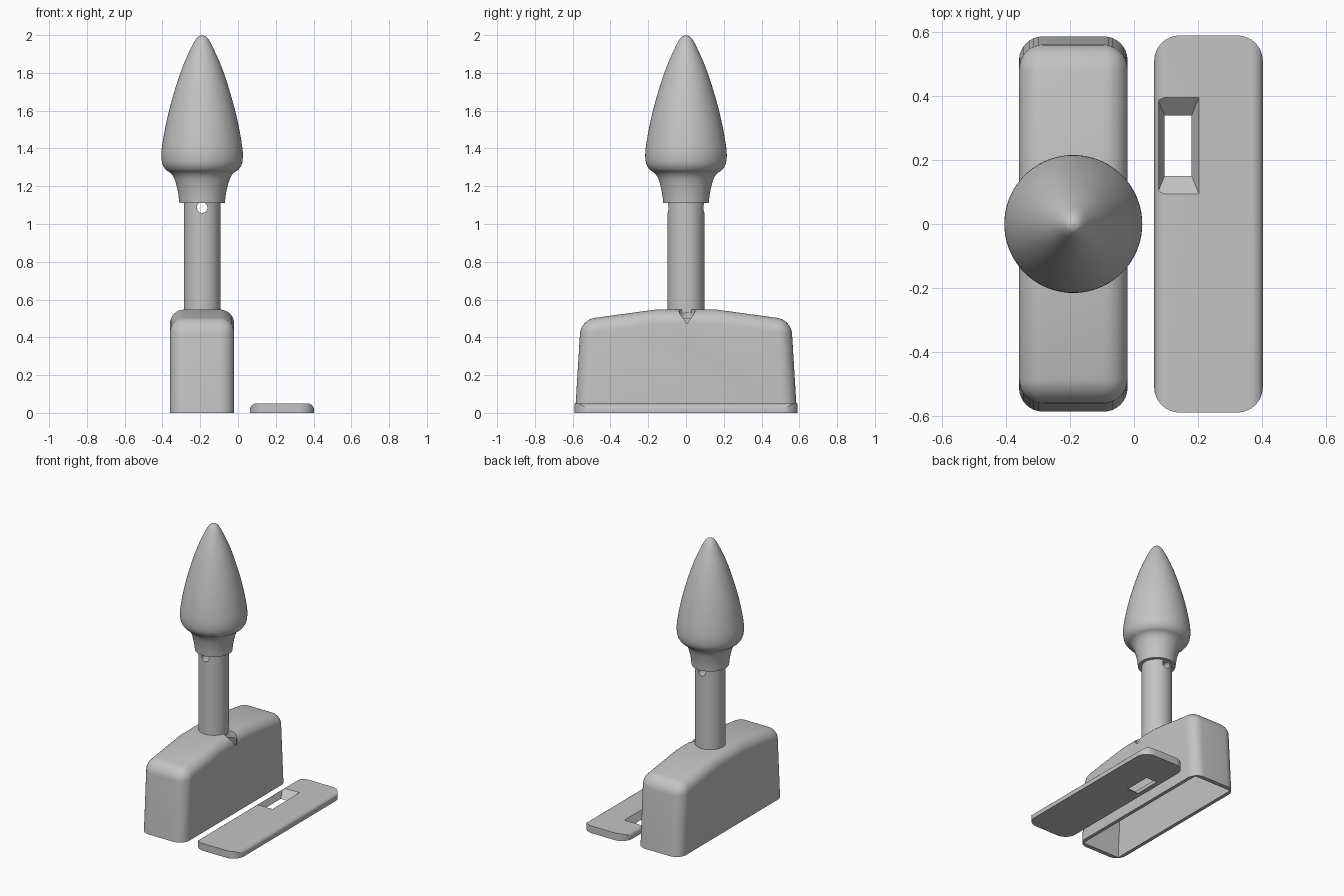
import bpy, bmesh, math
from mathutils import Vector, Matrix

cube = bpy.data.objects.get("Cube")
if cube:
    bpy.data.objects.remove(cube, do_unlink=True)

grey = bpy.data.materials.new("plain grey")
grey.use_nodes = True
colour = (0.55, 0.55, 0.55, 1)
grey.diffuse_color = colour
grey.node_tree.nodes["Principled BSDF"].inputs["Base Color"].default_value = colour

AXIS_X = -0.19  # centre line of the base, stem and bulb


def finish(bm, name):
    bmesh.ops.recalc_face_normals(bm, faces=bm.faces)
    mesh = bpy.data.meshes.new(name)
    bm.to_mesh(mesh)
    bm.free()
    mesh.materials.append(grey)
    obj = bpy.data.objects.new(name, mesh)
    bpy.context.collection.objects.link(obj)
    return obj


def extrude(points, offset):
    """Extrude a flat outline along an offset vector."""
    bm = bmesh.new()
    face = bm.faces.new([bm.verts.new(p) for p in points])
    result = bmesh.ops.extrude_face_region(bm, geom=[face])
    moved = [v for v in result["geom"] if isinstance(v, bmesh.types.BMVert)]
    bmesh.ops.translate(bm, verts=moved, vec=offset)
    # the starting face stays as the closing cap
    if not face.is_valid:
        bm.faces.new([v for v in bm.verts if v not in moved])
    return bm


def cylinder(name, radius, depth, centre, rotation=Matrix(), sides=64):
    bm = bmesh.new()
    bmesh.ops.create_cone(bm, cap_ends=True, segments=sides, radius1=radius, radius2=radius,
                          depth=depth, matrix=Matrix.Translation(centre) @ rotation)
    return finish(bm, name)


def activate(obj):
    bpy.ops.object.select_all(action='DESELECT')
    obj.select_set(True)
    bpy.context.view_layer.objects.active = obj


def boolean(obj, cutter, operation='DIFFERENCE'):
    mod = obj.modifiers.new("cut", 'BOOLEAN')
    mod.operation = operation
    mod.solver = 'EXACT'
    mod.object = cutter
    activate(obj)
    bpy.ops.object.modifier_apply(modifier=mod.name)
    bpy.data.objects.remove(cutter, do_unlink=True)


def smooth(obj):
    activate(obj)
    bpy.ops.object.shade_smooth_by_angle(angle=math.radians(30))


def catmull(points, steps=5):
    pts = [Vector(p) for p in points]
    ext = [2 * pts[0] - pts[1]] + pts + [2 * pts[-1] - pts[-2]]
    out = []
    for a, b, c, d in zip(ext, ext[1:], ext[2:], ext[3:]):
        for i in range(steps):
            t = i / steps
            out.append(0.5 * (2 * b + (c - a) * t + (2 * a - 5 * b + 4 * c - d) * t ** 2
                              + (3 * b - a - 3 * c + d) * t ** 3))
    return out + [pts[-1]]


def mirrored(half):
    return half + [(-a, b) for a, b in reversed(half)]


def prism_x(half_profile, half_width):
    """Symmetrical side profile pulled across the width of the base."""
    pts = [(AXIS_X - half_width, y, z) for y, z in mirrored(half_profile)]
    return extrude(pts, (2 * half_width, 0, 0))


# Base: tapered housing with rounded shoulders, hollow and open underneath
bm = prism_x([(0.587, 0), (0.557, 0.493), (0.16, 0.547)], 0.17)
bmesh.ops.recalc_face_normals(bm, faces=bm.faces)
edges = [e for e in bm.edges
         if max(v.co.z for v in e.verts) > 0.01 and e.calc_face_angle(0) > 0.5]
bmesh.ops.bevel(bm, geom=edges, offset=0.075, segments=8, profile=0.5, affect='EDGES')
base = finish(bm, "base_housing")
boolean(base, finish(prism_x([(0.56, -0.05), (0.53, 0.44), (0.16, 0.50)], 0.145), "cavity_cutter"))
boolean(base, cylinder("cable_hole_cutter", 0.042, 0.3, (-0.062, 0.005, 0.52), sides=32))
smooth(base)

# Stem with a cross hole near the top
stem = cylinder("stem", 0.097, 0.67, (AXIS_X, 0, 0.865))
boolean(stem, cylinder("cross_hole_cutter", 0.028, 0.5, (AXIS_X, 0, 1.087),
                       Matrix.Rotation(math.pi / 2, 4, 'X'), 32))
smooth(stem)

# Bulb: lathed flame shape on a flared collar
outline = catmull([(0.12, 1.11), (0.128, 1.17), (0.145, 1.235), (0.165, 1.268), (0.196, 1.292),
                   (0.214, 1.335), (0.211, 1.42), (0.175, 1.6), (0.115, 1.8), (0.055, 1.94),
                   (0.025, 1.988), (0, 2.0)])
outline = [Vector((0, 1.11))] + outline
bm = bmesh.new()
verts = [bm.verts.new((max(r, 0), 0, z)) for r, z in outline]
chain = [bm.edges.new(pair) for pair in zip(verts, verts[1:])]
bmesh.ops.spin(bm, geom=verts + chain, axis=(0, 0, 1), cent=(0, 0, 0),
               angle=2 * math.pi, steps=72, use_duplicate=False)
bmesh.ops.remove_doubles(bm, verts=bm.verts, dist=0.0002)
bmesh.ops.translate(bm, verts=bm.verts, vec=(AXIS_X, 0, 0))
smooth(finish(bm, "bulb"))

# Cover plate: top long edges rounded, plan corners rounded, tapered window
PLATE_X, HALF_W, HALF_L, THICK = 0.233, 0.17, 0.59, 0.051
arc = [i * math.pi / 16 for i in range(9)]
half = [(HALF_W, 0)] + [(HALF_W - 0.04 + 0.04 * math.cos(a), 0.016 + 0.035 * math.sin(a))
                        for a in arc]
plate = finish(extrude([(PLATE_X + x, -HALF_L, z) for x, z in mirrored(half)],
                       (0, 2 * HALF_L, 0)), "cover_plate")
corner = 0.08
quarter = [(HALF_W - corner + corner * math.cos(a), HALF_L - corner + corner * math.sin(a))
           for a in arc]
plan = mirrored(quarter)
plan += [(-x, -y) for x, y in plan]
boolean(plate, finish(extrude([(PLATE_X + x, y, -0.1) for x, y in plan], (0, 0, 0.3)),
                      "plan_cutter"), 'INTERSECT')

bm = bmesh.new()
bmesh.ops.create_cube(bm, size=2)
for v in bm.verts:
    # the walls of the window flare from bottom to top of the plate
    top = v.co.z > 0
    z = 2 * THICK if top else -THICK
    flare = z / THICK
    v.co = (0.138 + v.co.x * (0.0425 + 0.023 * flare),
            0.245 + v.co.y * (0.095 + 0.056 * flare), z)
    if not top:
        v.co.z = -THICK
boolean(plate, finish(bm, "window_cutter"))
smooth(plate)
